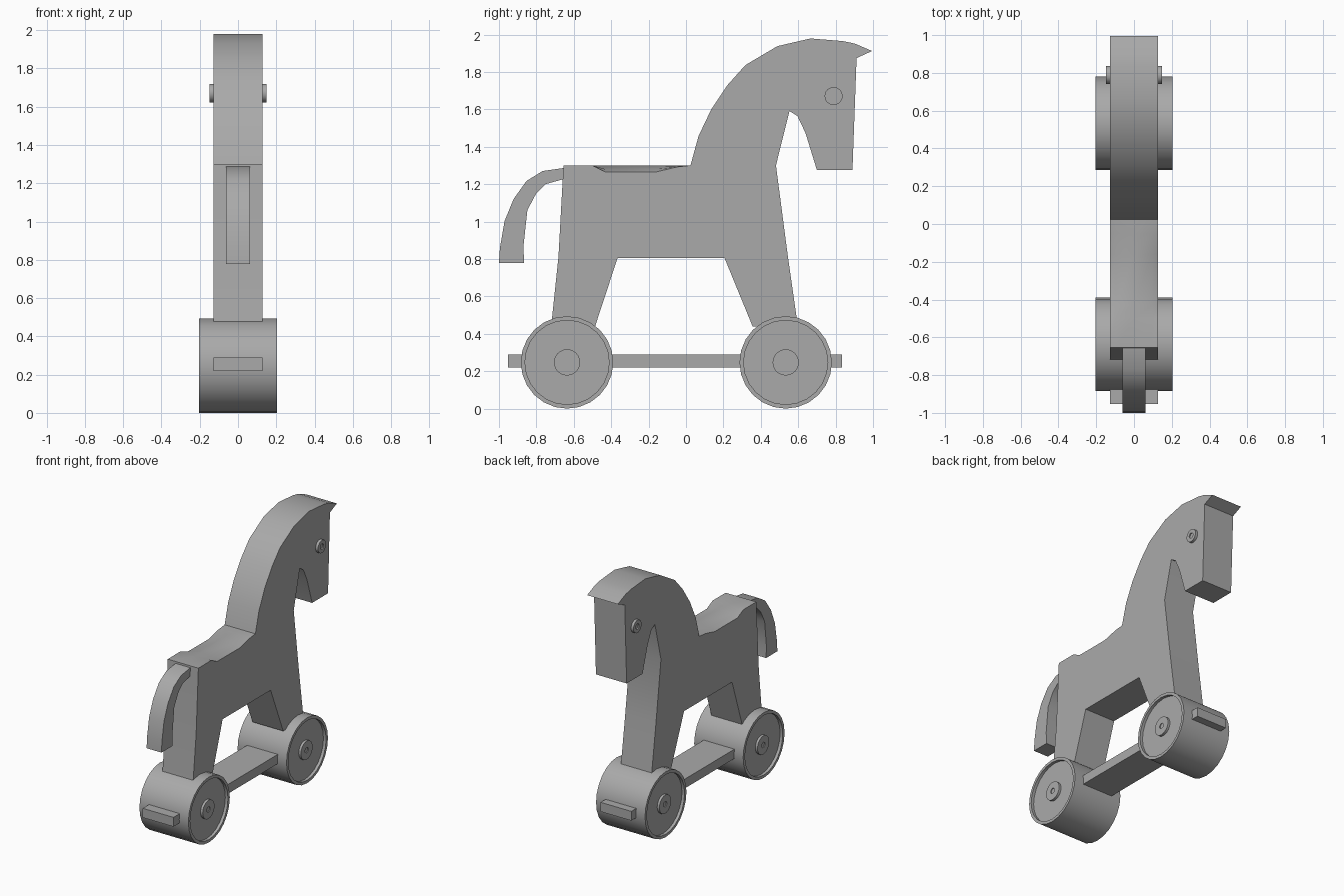
import bpy
import bmesh
from math import pi, radians
from mathutils import Matrix

cube = bpy.data.objects.get("Cube")
if cube:
    bpy.data.objects.remove(cube)

grey = bpy.data.materials.new("plain grey")
grey.use_nodes = True
grey.diffuse_color = (0.4, 0.4, 0.4, 1)
grey.node_tree.nodes["Principled BSDF"].inputs["Base Color"].default_value = (0.4, 0.4, 0.4, 1)


def finish(name, bm):
    bmesh.ops.recalc_face_normals(bm, faces=bm.faces)
    mesh = bpy.data.meshes.new(name)
    bm.to_mesh(mesh)
    bm.free()
    mesh.materials.append(grey)
    obj = bpy.data.objects.new(name, mesh)
    bpy.context.collection.objects.link(obj)
    bpy.ops.object.select_all(action="DESELECT")
    obj.select_set(True)
    bpy.context.view_layer.objects.active = obj
    bpy.ops.object.shade_smooth_by_angle(angle=radians(30))
    return obj


def slab(name, outline, half_width, dips={}):
    """Side outline (y, z) given thickness in x; dips lower the outer edges of chosen points."""
    bm = bmesh.new()
    columns = (-1, -0.75, 0, 0.75, 1) if dips else (-1, 1)
    rows = [[bm.verts.new((c * half_width, y, z - dips.get(i, 0) * c * c)) for c in columns]
            for i, (y, z) in enumerate(outline)]
    for a, b in zip(rows, rows[1:] + rows[:1]):
        for k in range(len(columns) - 1):
            bm.faces.new((a[k], a[k + 1], b[k + 1], b[k]))
    for side in (0, -1):
        bm.faces.new([r[side] for r in rows])
    return finish(name, bm)


def turned(name, half_profile, y, z, steps=24):
    """Symmetric turned part about an x-wise axle, from (radius, x) points."""
    profile = half_profile + [(r, -x) for r, x in reversed(half_profile)]
    bm = bmesh.new()
    verts = [bm.verts.new((x, 0, r)) for r, x in profile]
    edges = [bm.edges.new(pair) for pair in zip(verts, verts[1:])]
    bmesh.ops.spin(bm, geom=verts + edges, cent=(0, 0, 0), axis=(1, 0, 0),
                   angle=2 * pi, steps=steps)
    bmesh.ops.remove_doubles(bm, verts=bm.verts, dist=0.0005)
    bmesh.ops.translate(bm, verts=bm.verts, vec=(0, y, z))
    return finish(name, bm)


# Horse body: seat, neck, head, front leg, belly, rear leg
seat = [(-.655, 1.3), (-.5, 1.3), (-.43, 1.3), (-.16, 1.3), (-.05, 1.3), (.024, 1.3)]
neck = [(.067, 1.457), (.136, 1.602), (.222, 1.73), (.318, 1.837), (.489, 1.938),
        (.666, 1.979)]
head = [(.837, 1.965), (.901, 1.952), (.995, 1.912), (.912, 1.874), (.89, 1.275),
        (.70, 1.275), (.639, 1.473), (.596, 1.564), (.553, 1.591)]
legs = [(.481, 1.3), (.543, .826), (.598, .44), (.356, .44), (.206, .805),
        (-.366, .805), (-.486, .44), (-.721, .44), (-.682, .81)]
slab("body", seat + neck + head + legs, .128, {2: .035, 3: .035, 4: .008})

# Tail
outer = [(-.65, 1.287), (-.767, 1.27), (-.853, 1.217), (-.922, 1.12), (-.97, 1.003),
         (-.995, .858), (-1, .778)]
inner = [(-.866, .778), (-.869, .869), (-.848, 1.061), (-.8, 1.152), (-.751, 1.2),
         (-.65, 1.228)]
slab("tail", outer + inner, .062)

# Base board
slab("base_board", [(-.952, .219), (.834, .219), (.834, .289), (-.952, .289)], .128)

# Wheels with recessed faces and raised hubs
wheel = [(0, .194), (.02, .194), (.02, .2), (.07, .2), (.07, .182), (.225, .182),
         (.225, .204), (.247, .204)]
for name, y in (("rear_wheel", -.636), ("front_wheel", .533)):
    turned(name, wheel, y, .247)

# Eyes on both sides of the head
turned("eyes", [(0, .14), (.02, .14), (.02, .148), (.048, .148)], .789, 1.671)
